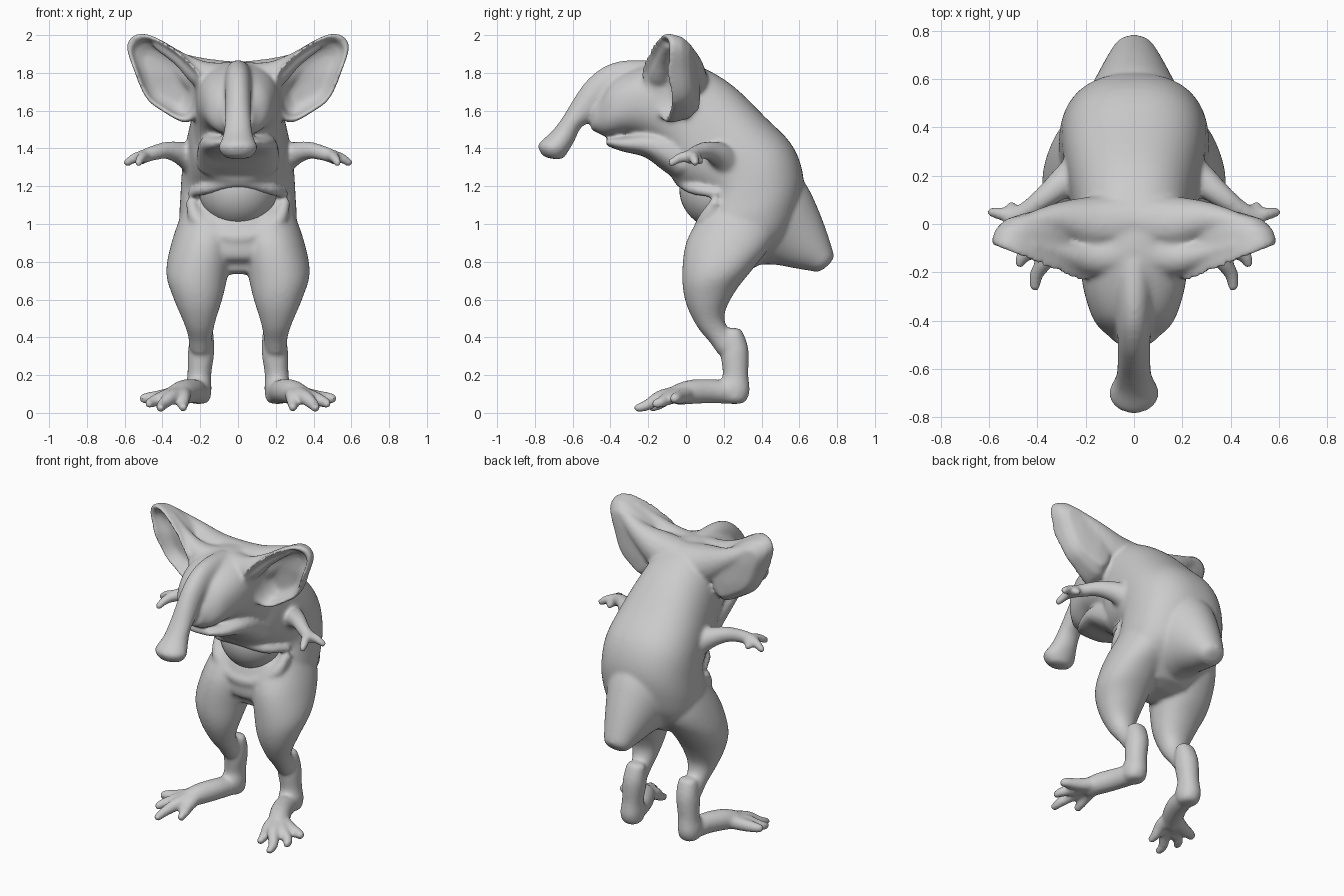
import bpy, bmesh
from math import cos, sin, pi
from mathutils import Vector as V

bm = bmesh.new()


def skin(rings):
    """Bridge closed rings of points and cap both ends."""
    loops = [[bm.verts.new(p) for p in r] for r in rings]
    n = len(loops[0])
    for a, b in zip(loops, loops[1:]):
        for i in range(n):
            j = (i + 1) % n
            bm.faces.new((a[i], a[j], b[j], b[i]))
    bm.faces.new(loops[0][::-1])
    bm.faces.new(loops[-1])


def spline(pts, steps=4):
    """Catmull-Rom through tuples of vectors."""
    p = [pts[0]] + list(pts) + [pts[-1]]
    out = []
    for k in range(1, len(p) - 2):
        for s in range(steps):
            t = s / steps
            out.append([b + (c - a) * (t / 2) + (a * 2 - b * 5 + c * 4 - d) * (t * t / 2)
                        + (b * 3 - a - c * 3 + d) * (t ** 3 / 2)
                        for a, b, c, d in zip(p[k - 1], p[k], p[k + 1], p[k + 2])])
    return out + [list(pts[-1])]


def sweep(frames, power=2.0, n=48):
    """Frames of (centre, half axis, half axis), with rounded ends."""
    fr = spline(frames)

    def cap(end, nxt):
        c, u, v = end
        d = (c - nxt[0]).normalized() * min(u.length, v.length)
        return [[c + d * .42, u * .4, v * .4], [c + d * .28, u * .8, v * .8]]
    fr = cap(fr[0], fr[1]) + fr + cap(fr[-1], fr[-2])[::-1]

    def pw(q):
        return (abs(q) ** (2 / power)) * (1 if q >= 0 else -1)
    skin([[c + u * pw(cos(2 * pi * i / n)) + v * pw(sin(2 * pi * i / n))
           for i in range(n)] for c, u, v in fr])


def loft(rows, power=2.0, side=1):
    """Rows of back y,z, front y,z, centre x, half width."""
    sweep([(V((side * cx, (y1 + y2) / 2, (z1 + z2) / 2)), V((w, 0, 0)),
            V((0, (y1 - y2) / 2, (z1 - z2) / 2))) for y1, z1, y2, z2, cx, w in rows], power)


def tube(pts, side=1):
    """Round tube through x, y, z, radius points."""
    c = [V((side * x, y, z)) for x, y, z, r in pts]
    fr = []
    for i, p in enumerate(pts):
        t = (c[min(i + 1, len(c) - 1)] - c[max(i - 1, 0)]).normalized()
        u = t.cross(V((0, 0, 1))).normalized()
        fr.append((c[i], u * p[3], u.cross(t) * p[3]))
    sweep(fr, n=16)


# head, back and hips
loft([(-.45, 1.68, -.48, 1.49, 0, .10), (-.38, 1.77, -.42, 1.465, 0, .165),
      (-.25, 1.83, -.28, 1.47, 0, .21), (-.10, 1.86, -.15, 1.40, 0, .225),
      (.08, 1.83, -.08, 1.29, 0, .235), (.25, 1.73, -.06, 1.22, 0, .255),
      (.42, 1.565, .08, 1.14, 0, .285), (.56, 1.42, .10, 1.10, 0, .298),
      (.62, 1.26, .06, 1.03, 0, .305), (.61, 1.10, .03, .94, 0, .31),
      (.55, .94, .03, .83, 0, .29), (.43, .82, .08, .79, 0, .2)], 2.35)

# lower jaw
loft([(-.41, 1.455, -.42, 1.415, 0, .10), (-.33, 1.465, -.34, 1.385, 0, .155),
      (-.20, 1.49, -.22, 1.355, 0, .20), (-.06, 1.48, -.13, 1.29, 0, .215),
      (.08, 1.4, -.06, 1.24, 0, .22)], 2.5)

# trunk
loft([(-.15, 1.862, -.2, 1.65, 0, .085), (-.30, 1.868, -.33, 1.65, 0, .075),
      (-.42, 1.84, -.42, 1.62, 0, .07), (-.52, 1.765, -.44, 1.60, 0, .068),
      (-.59, 1.67, -.49, 1.55, 0, .068), (-.65, 1.57, -.555, 1.51, 0, .07),
      (-.71, 1.49, -.59, 1.44, 0, .08), (-.78, 1.425, -.62, 1.39, 0, .103),
      (-.775, 1.385, -.635, 1.365, 0, .09)])

# tail
loft([(.54, 1.32, .30, .84, 0, .23), (.635, 1.21, .37, .79, 0, .20),
      (.695, 1.09, .47, .785, 0, .16), (.745, .96, .58, .765, 0, .12),
      (.78, .85, .67, .75, 0, .085)])

# lip above the belly and rim below it
tube([(-.245, .17, 1.16, .025), (-.17, .04, 1.185, .03), (0, -.025, 1.225, .032),
      (.17, .04, 1.185, .03), (.245, .17, 1.16, .025)])
tube([(-.25, .16, 1.12, .03), (-.215, .1, 1.02, .04), (-.11, .07, .945, .042),
      (0, .06, .925, .045), (.11, .07, .945, .042), (.215, .1, 1.02, .04),
      (.25, .16, 1.12, .03)])

# ear outline (x, z)
ear = [(.2, 1.80), (.31, 1.91), (.45, 1.995), (.54, 2.005), (.59, 1.945),
       (.555, 1.82), (.49, 1.67), (.4, 1.595), (.27, 1.535), (.2, 1.62)]
ear = [p[0] for p in spline([(V((x, 0, z)),) for x, z in ear + ear[:1]])][:-1]
ear_mid = V((.38, 0, 1.78))
cup = [(.35, 1), (.72, .95), (.92, .65), (.99, .25), (1, .08), (.96, 0),
       (.89, .06), (.80, .36), (.58, .58), (.2, .62)]

for s in (1, -1):
    # cupped ear, opening to the front
    rings = []
    for scale, depth in cup:
        ring = []
        for p in ear:
            q = ear_mid + (p - ear_mid) * scale
            rim = -.25 + .42 * (q.x - .2) + .4 * max(0, 1.8 - q.z)
            back = .10 - .22 * (q.x - .2)
            ring.append(V((s * q.x, rim + (back - rim) * depth, q.z)))
        rings.append(ring)
    skin(rings)
    # ear root and brow
    tube([(0, .01, 1.74, .12), (.18, .0, 1.765, .115), (.33, .02, 1.85, .065),
          (.48, -.01, 1.94, .035)], s)
    tube([(.05, -.12, 1.765, .095), (.19, -.14, 1.79, .075),
          (.31, -.12, 1.875, .04), (.43, -.09, 1.955, .03)], s)

    # arm and fingers
    tube([(.18, .24, 1.30, .10), (.28, .18, 1.365, .068), (.37, .11, 1.39, .048),
          (.45, .05, 1.375, .04), (.52, .02, 1.35, .036)], s)
    for x, y, z in [(.595, .05, 1.32), (.53, -.085, 1.32), (.51, .08, 1.325)]:
        tube([(.49, .03, 1.36, .034), ((.49 + x) / 2, (.03 + y) / 2, 1.352, .028),
              (x, y, z, .021)], s)

    # thigh and shank
    loft([(.47, 1.15, .08, 1.05, .15, .13), (.47, .93, .0, .9, .18, .168),
          (.36, .77, -.02, .72, .215, .165), (.265, .65, .0, .58, .212, .132),
          (.205, .53, .06, .455, .205, .087), (.22, .45, .125, .375, .2, .065),
          (.28, .40, .17, .31, .2, .06)], 2.1, s)
    # hock and lower leg
    loft([(.30, .43, .205, .43, .19, .06), (.33, .34, .185, .31, .195, .07),
          (.33, .2, .195, .2, .205, .063), (.338, .12, .17, .14, .21, .07),
          (.325, .075, .19, .075, .21, .065)], 2.1, s)
    # foot
    tube([(.205, .27, .105, .06), (.24, .13, .115, .065), (.29, .02, .11, .065),
          (.33, -.05, .095, .055)], s)
    # toes
    for x, y, z in [(.51, -.07, .075), (.475, -.17, .045), (.41, -.265, .022),
                    (.29, -.19, .025)]:
        tube([(.29, .02, .11, .045), ((.29 + x) / 2, (.01 + y) / 2, .085, .04),
              (.06 + .8 * x if x < .35 else .05 + .86 * x, y * .78, .025 + z * .7, .03),
              (x, y, z, .023)], s)

# fuse all parts into one smooth skin
bmesh.ops.recalc_face_normals(bm, faces=bm.faces)
mesh = bpy.data.meshes.new("body_skin")
bm.to_mesh(mesh)
bm.free()
body = bpy.data.objects.new("body_skin", mesh)
bpy.context.collection.objects.link(body)
bpy.context.view_layer.objects.active = body
body.select_set(True)
fuse = body.modifiers.new("fuse", 'REMESH')
fuse.mode = 'VOXEL'
fuse.voxel_size = .011
fuse.use_smooth_shade = True
soft = body.modifiers.new("soften", 'SMOOTH')
soft.factor = .5
soft.iterations = 12
for m in ("fuse", "soften"):
    bpy.ops.object.modifier_apply(modifier=m)
bpy.ops.object.shade_smooth()

# round belly
bpy.ops.mesh.primitive_uv_sphere_add(segments=48, ring_count=24, radius=.21,
                                     location=(0, .175, 1.185))
bpy.context.object.name = "belly"
bpy.ops.object.shade_smooth()
